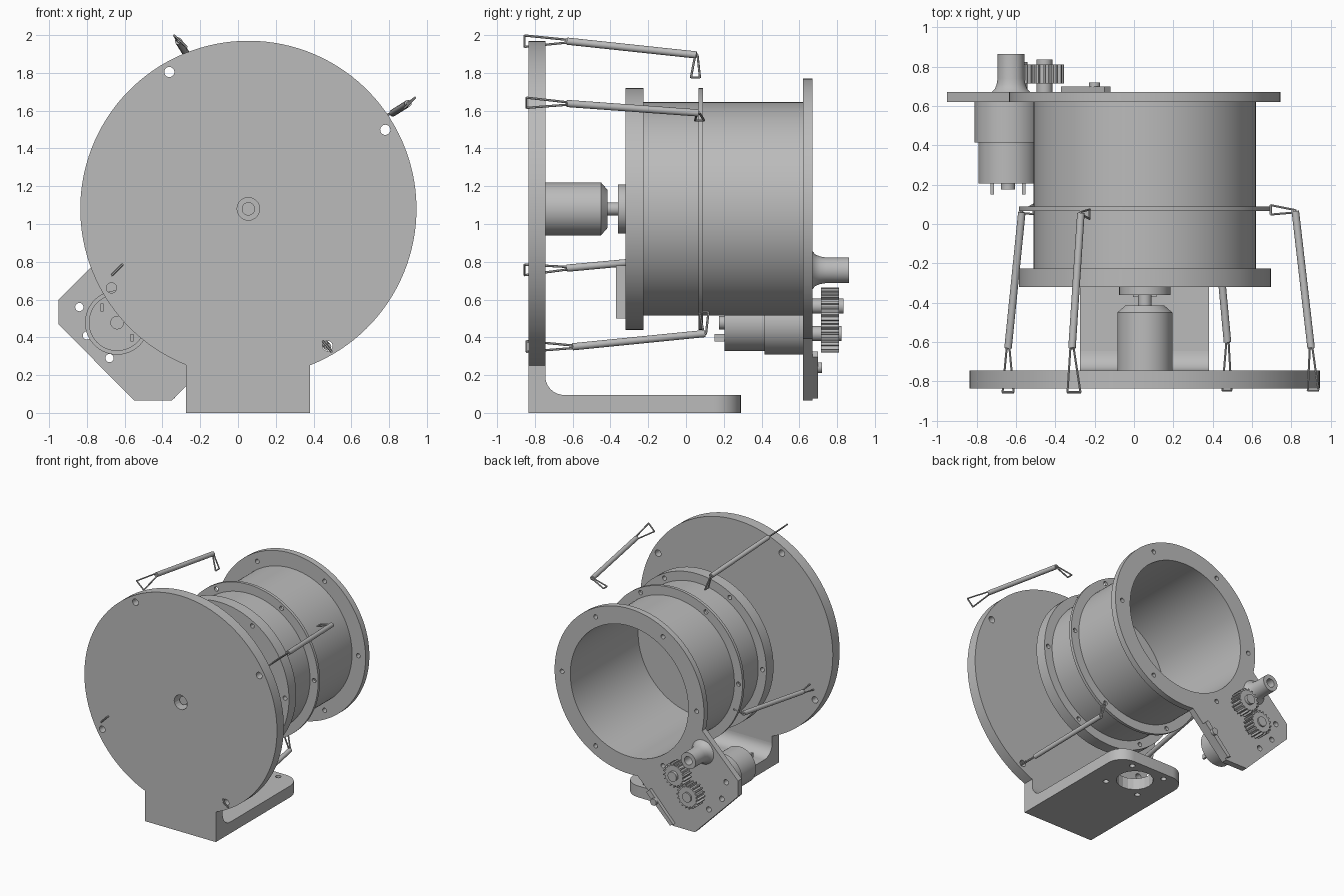
import bpy, bmesh, math
from mathutils import Vector

if "Cube" in bpy.data.objects:
    bpy.data.objects.remove(bpy.data.objects["Cube"], do_unlink=True)

grey = bpy.data.materials.new("plain grey")
grey.use_nodes = True
COL = (0.5, 0.5, 0.5, 1)
grey.diffuse_color = COL
grey.node_tree.nodes["Principled BSDF"].inputs["Base Color"].default_value = COL

CX, CZ = 0.055, 1.08      # main axis


def finish(name, bm, smooth=True):
    bmesh.ops.remove_doubles(bm, verts=bm.verts, dist=1e-5)
    bmesh.ops.recalc_face_normals(bm, faces=bm.faces)
    me = bpy.data.meshes.new(name)
    bm.to_mesh(me)
    bm.free()
    me.materials.append(grey)
    ob = bpy.data.objects.new(name, me)
    bpy.context.collection.objects.link(ob)
    if smooth:
        shade(ob)
    return ob


def activate(ob):
    bpy.ops.object.select_all(action='DESELECT')
    ob.select_set(True)
    bpy.context.view_layer.objects.active = ob


def shade(ob):
    activate(ob)
    bpy.ops.object.shade_smooth_by_angle(angle=math.radians(35))


def add_prism(bm, pts, a, b, axis='y'):
    """Extrude a 2D outline between a and b along an axis."""
    place = {'x': lambda p, t: (t, p[0], p[1]),
             'y': lambda p, t: (p[0], t, p[1]),
             'z': lambda p, t: (p[0], p[1], t)}[axis]
    lo = [bm.verts.new(place(p, a)) for p in pts]
    hi = [bm.verts.new(place(p, b)) for p in pts]
    bm.faces.new(lo)
    bm.faces.new(hi[::-1])
    for i in range(len(pts)):
        j = (i + 1) % len(pts)
        bm.faces.new((lo[i], lo[j], hi[j], hi[i]))


def prism(name, pts, a, b, axis='y'):
    bm = bmesh.new()
    add_prism(bm, pts, a, b, axis)
    return finish(name, bm)


def arc(cx, cy, r, a0, a1, n):
    return [(cx + r * math.cos(math.radians(a0 + (a1 - a0) * i / n)),
             cy + r * math.sin(math.radians(a0 + (a1 - a0) * i / n))) for i in range(n + 1)]


def circle(cx, cy, r, n=20):
    return arc(cx, cy, r, 0, 360, n)[:-1]


def lathe(name, cx, cz, profile, closed=False, n=96):
    """Turn a (radius, y) profile around an axis parallel to y."""
    bm = bmesh.new()
    vs = [bm.verts.new((cx + r, y, cz)) for r, y in profile]
    pairs = list(zip(vs, vs[1:])) + ([(vs[-1], vs[0])] if closed else [])
    edges = [bm.edges.new(p) for p in pairs]
    bmesh.ops.spin(bm, geom=vs + edges, cent=(cx, 0, cz), axis=(0, 1, 0),
                   angle=math.tau, steps=n, use_merge=True)
    return finish(name, bm)


def cyl(name, cx, cz, r, y0, y1, n=48):
    return lathe(name, cx, cz, [(0, y0), (r, y0), (r, y1), (0, y1)], n=n)


def rod(bm, p, q, r, n=8):
    p, q = Vector(p), Vector(q)
    m = Vector.to_track_quat(q - p, 'Z', 'Y').to_matrix().to_4x4()
    m.translation = (p + q) / 2
    bmesh.ops.create_cone(bm, cap_ends=True, segments=n, radius1=r, radius2=r,
                          depth=(q - p).length, matrix=m)


def drill(ob, holes, axis='y'):
    """Cut round holes (u, v, r, from, to) through a part."""
    bm = bmesh.new()
    for u, v, r, a, b in holes:
        add_prism(bm, circle(u, v, r), a, b, axis)
    cutter = finish("hole_cutter", bm, False)
    cutter.hide_render = True
    mod = ob.modifiers.new("holes", 'BOOLEAN')
    mod.operation, mod.solver, mod.object = 'DIFFERENCE', 'EXACT', cutter
    activate(ob)
    bpy.ops.object.modifier_move_to_index(modifier="holes", index=0)
    bpy.ops.object.modifier_apply(modifier="holes")
    bpy.data.objects.remove(cutter, do_unlink=True)


def ring(r, count, start):
    return [(CX + r * math.cos(math.radians(start + 360 * i / count)),
             CZ + r * math.sin(math.radians(start + 360 * i / count))) for i in range(count)]


# Front disc with the standing tab
R, L, RT = 0.89, -0.275, 0.38
a_r = -math.degrees(math.acos((RT - CX) / R))
a_l = 180 + math.degrees(math.acos((CX - L) / R))
disc = prism("front_disc", arc(CX, CZ, R, a_r, a_l, 110) + [(L, 0), (RT, 0)], -0.835, -0.745)
drill(disc, [(x, z, 0.027, -1, -0.6) for x, z in ring(0.837, 4, 30)] + [(CX, CZ, 0.06, -1, -0.6)])

# Foot with rounded corners, mounting holes and a fillet to the tab
FB, CR = 0.29, 0.14
foot = prism("foot", [(L, -0.745), (RT, -0.745)] + arc(RT - CR, FB - CR, CR, 0, 90, 10)
             + arc(L + CR, FB - CR, CR, 90, 180, 10), 0, 0.095, 'z')
drill(foot, [(CX, 0.075, 0.14, -0.1, 0.2)] +
      [(CX + i * 0.155, 0.075 + j * 0.155, 0.022, -0.1, 0.2) for i in (-1, 1) for j in (-1, 1)], 'z')
prism("foot_fillet", [(-0.745, 0.095)] + arc(-0.645, 0.195, 0.1, 270, 180, 10), L, RT, 'x')

# Drive motor, shaft and hub between disc and drum
lathe("drive_motor", CX, CZ, [(0, -0.745), (0.14, -0.745), (0.14, -0.45), (0.1, -0.415), (0, -0.415)])
cyl("drive_shaft", CX, CZ, 0.035, -0.415, -0.36)
cyl("shaft_end", CX, CZ, 0.035, -0.8, -0.745)
cyl("hub", CX, CZ, 0.13, -0.36, -0.32)
prism("drum_bar", [(CX - 0.06, 0.5), (CX + 0.06, 0.5), (CX + 0.06, 0.78), (CX - 0.06, 0.78)], -0.37, -0.32)

# Hollow drum with front flange, thin middle ring and back flange
drum = lathe("drum", CX, CZ, [
    (0, -0.32), (0.64, -0.32), (0.64, -0.225), (0.565, -0.225), (0.565, 0.065), (0.64, 0.065),
    (0.64, 0.09), (0.565, 0.09), (0.565, 0.62), (0.69, 0.62), (0.69, 0.67), (0.545, 0.67),
    (0.545, -0.225), (0, -0.225)], n=128)
drill(drum, [(x, z, 0.018, -0.4, 0.12) for x, z in ring(0.603, 6, 0)] +
      [(x, z, 0.018, 0.55, 0.75) for x, z in ring(0.622, 6, 0)])

# Motor plate on the back flange
plate = prism("motor_plate", arc(CX, CZ, 0.688, 263.7, 192.4, 24) +
              [(-0.95, 0.6), (-0.95, 0.47), (-0.55, 0.065), (-0.35, 0.065)], 0.62, 0.67)
drill(plate, [(x, z, 0.022, 0.5, 0.8) for x, z in ((-0.84, 0.56), (-0.8, 0.41), (-0.68, 0.29))])
prism("plate_bar", [(-0.37, 0.09), (-0.34, 0.075), (-0.12, 0.295), (-0.15, 0.325)], 0.67, 0.698)
cyl("bar_screw", -0.2, 0.24, 0.028, 0.695, 0.72, 16)

# Gear motor with terminals
MX, MZ = -0.64, 0.478
cyl("gearbox", MX, MZ, 0.17, 0.415, 0.62, 64)
cyl("gear_motor", MX, MZ, 0.15, 0.205, 0.415, 64)
cyl("gear_motor_boss", MX, MZ, 0.036, 0.175, 0.205, 20)
for s in (-1, 1):
    tx, tz = MX + s * 0.08, MZ - s * 0.08
    prism("terminal", [(tx - 0.008, tz - 0.02), (tx + 0.008, tz - 0.02),
                       (tx + 0.008, tz + 0.02), (tx - 0.008, tz + 0.02)], 0.15, 0.205)


# Gear pair on shafts
def gear(name, cx, cz, r, teeth, turn):
    pts = []
    for i in range(teeth):
        for f, k in ((0, 0.82), (0.3, 0.82), (0.42, 1), (0.68, 1), (0.8, 0.82)):
            a = math.tau * (i + f) / teeth + turn
            pts.append((cx + r * k * math.cos(a), cz + r * k * math.sin(a)))
    prism(name, pts, 0.715, 0.81)


for name, x, z, end, turn in (("driven", -0.455, 0.565, 0.835, 0), ("motor", -0.58, 0.42, 0.822, 0.17)):
    gear(name + "_gear", x, z, 0.1, 18, turn)
    cyl(name + "_gear_shaft", x, z, 0.04, 0.67, end, 24)

# Flared guide tube
lathe("guide_tube", -0.625, 0.755, [(0.1, 0.67), (0.083, 0.685), (0.073, 0.71), (0.068, 0.74),
                                    (0.068, 0.863), (0.035, 0.863), (0.035, 0.67)], True, 40)


# Linkages: rod, front wire fork and back wire loop
def wire_triangle(bm, tip, base, width):
    tip, base, w = Vector(tip), Vector(base), Vector(width)
    for s in (-1, 1):
        rod(bm, tip + w * s * 0.25, base + w * s, 0.006, 6)
    rod(bm, base - w, base + w, 0.006, 6)
    rod(bm, tip - w * 0.35, tip + w * 0.35, 0.008, 6)


links = {
    "top_link": ((-0.315, -0.63, 1.968), (-0.27, 0.055, 1.895), (-0.225, 0.05, 1.775),
                 (0.033, 0, -0.03), (-0.305, -0.855, 1.968)),
    "left_link": ((0.9, -0.63, 1.638), (0.82, 0.065, 1.588), (0.695, 0.072, 1.548),
                  (0.027, 0, 0.027), (0.91, -0.845, 1.642)),
    "right_link": ((-0.64, -0.63, 0.766), (-0.57, 0.06, 0.83), (-0.51, 0.075, 0.86),
                   (0.028, 0, 0.028), (-0.64, -0.855, 0.757)),
    "bottom_link": ((0.475, -0.6, 0.35), (0.41, 0.1, 0.42), (0.38, 0.095, 0.535),
                    (0.023, 0, -0.028), (0.472, -0.845, 0.352)),
}
for name, (front, back, loop, width, fork) in links.items():
    bm = bmesh.new()
    rod(bm, front, back, 0.019, 16)
    wire_triangle(bm, front, fork, width)
    wire_triangle(bm, back, loop, (0, 0.024, 0))
    finish(name, bm)
